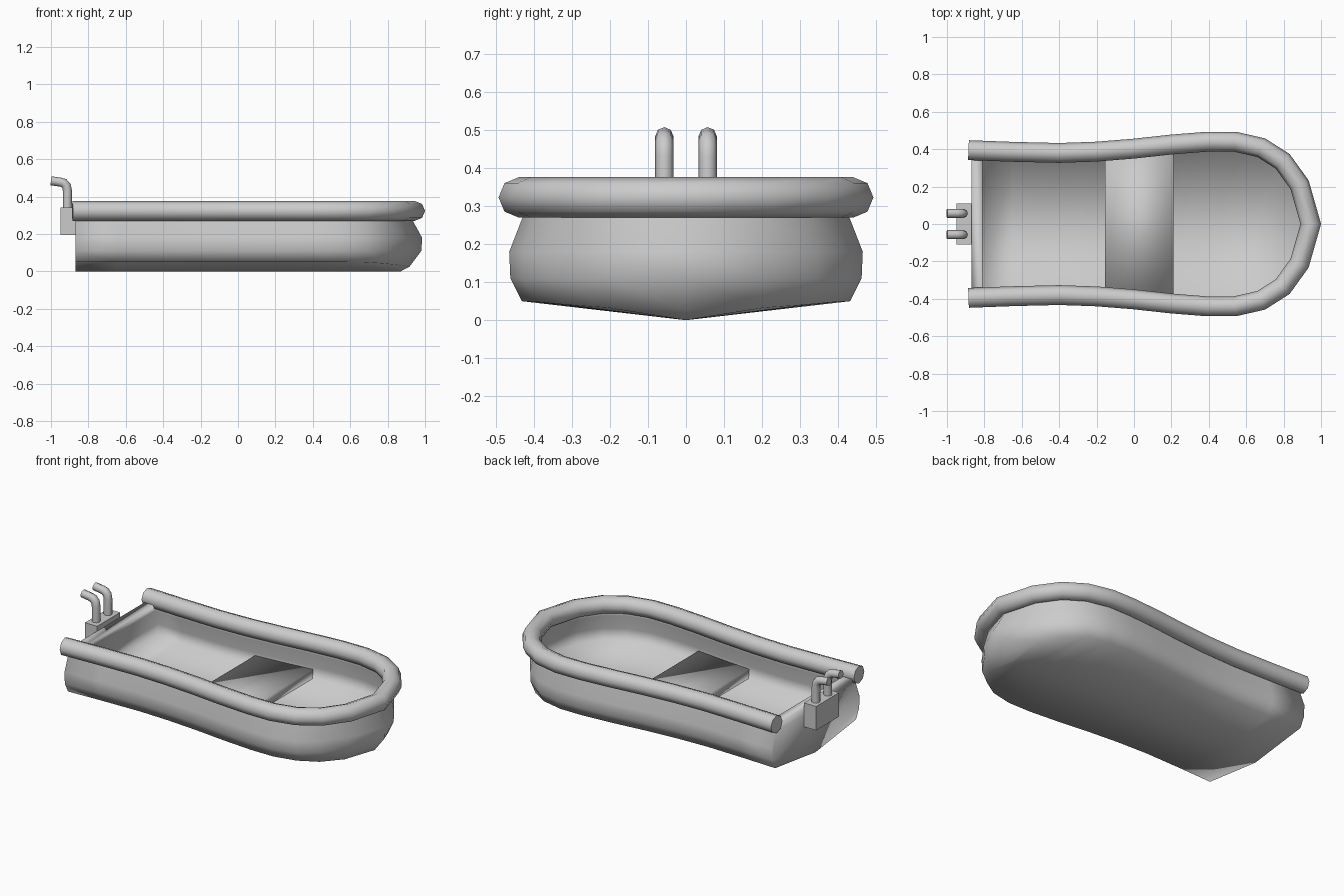
import bpy, bmesh, math
from mathutils import Vector

if "Cube" in bpy.data.objects:
    bpy.data.objects.remove(bpy.data.objects["Cube"])


def make(name, verts, faces, angle=40):
    mesh = bpy.data.meshes.new(name)
    mesh.from_pydata([tuple(v) for v in verts], [], faces)
    bm = bmesh.new()
    bm.from_mesh(mesh)
    bmesh.ops.remove_doubles(bm, verts=bm.verts, dist=1e-5)
    bmesh.ops.recalc_face_normals(bm, faces=bm.faces)
    bm.to_mesh(mesh)
    bm.free()
    ob = bpy.data.objects.new(name, mesh)
    bpy.context.collection.objects.link(ob)
    bpy.ops.object.select_all(action='DESELECT')
    bpy.context.view_layer.objects.active = ob
    ob.select_set(True)
    bpy.ops.object.shade_smooth_by_angle(angle=math.radians(angle))
    return ob


def side_vectors(path, binormal):
    # mitred sideways direction at every point of a planar path
    out = []
    for i, p in enumerate(path):
        a = (p - path[i - 1]).normalized() if i else None
        b = (path[i + 1] - p).normalized() if i < len(path) - 1 else None
        a, b = a or b, b or a
        t = (a + b).normalized()
        out.append(t.cross(binormal) / max(t.dot(a), 0.5))
    return out


def tube(name, path, binormal, radius, n):
    verts, faces = [], []
    for p, s in zip(path, side_vectors(path, binormal)):
        for k in range(n):
            a = 2 * math.pi * k / n
            verts.append(p + s * radius * math.cos(a) + binormal * radius * math.sin(a))
    m = len(path)
    for i in range(m - 1):
        for k in range(n):
            j = (k + 1) % n
            faces.append((i * n + k, i * n + j, i * n + n + j, i * n + n + k))
    faces += [tuple(range(n)), tuple(range((m - 1) * n, m * n))]
    return make(name, verts, faces, 50)


# U-shaped plan outline, one half mirrored to the other side
half = [(-.885, .395), (-.65, .386), (-.4, .38), (-.2, .387), (0, .403), (.2, .425),
        (.39, .44), (.54, .44), (.68, .408), (.795, .335), (.885, .21)]
outline = [(x, -y) for x, y in half] + [(.945, 0)] + half[::-1]
UP = Vector((0, 0, 1))

# fat tube around the gunwale
tube("rim_tube", [Vector((x, y, .323)) for x, y in outline], UP, .053, 8)

# hull shell: rings of (offset from outline, height), from floor edge to chine
hull_path = [Vector((max(x, -.87), y, 0)) for x, y in outline]
profile = [(-.012, .11), (-.004, .18), (-.03, .27), (-.03, .31), (-.01, .31),
           (-.01, .27), (.025, .18), (.022, .11), (-.008, .05)]
INNER = 4
sides = side_vectors(hull_path, UP)
n = len(hull_path)
h = n // 2
# keep stern ends of the hull square with the transom
for i in (0, -1):
    sides[i] = Vector((0, math.copysign(1, hull_path[i].y), 0))
rings = []
for r, (off, z) in enumerate(profile):
    ring = []
    for i, (p, s) in enumerate(zip(hull_path, sides)):
        q = p + s * (off - .012 * (off > 0 and abs(i - h) in (1, 2)))
        q.z = z
        t = max(0, (p.x - .6) / .345)
        if z == .05:                      # chine dips and tucks in at the bow
            q.z -= .025 * t * t
            q.x -= .02 * t
        elif off > 0 and i == h:          # fuller bow tip
            q.x += .013
        if r < INNER:
            q.x = max(q.x, -.81)
        ring.append(q)
    rings.append(ring)
verts = [v for r in rings for v in r]
faces = []
for r in range(len(rings) - 1):
    for i in range(n - 1):
        faces.append((r * n + i, r * n + i + 1, (r + 1) * n + i + 1, (r + 1) * n + i))
# V bottom: keel line joined to both chines
keel = len(verts)
chine = (len(rings) - 1) * n
for i in range(h + 1):
    verts.append(Vector((min(rings[-1][i].x, .86 + .01 * (i == h)), 0, 0)))
for i in range(h):
    faces.append((chine + i, chine + i + 1, keel + i + 1, keel + i))
    faces.append((chine + n - 1 - i, chine + n - 2 - i, keel + i + 1, keel + i))
# inner floor
for i in range(h - 1):
    faces.append((i, i + 1, n - 2 - i, n - 1 - i))
faces.append((h - 1, h, h + 1))
# transom: inner wall, top edge and outer stern
port = [r * n for r in range(len(rings))]
starboard = [r * n + n - 1 for r in range(len(rings))]
for r in range(INNER):
    if r < INNER - 1:
        faces.append((port[r], port[r + 1], starboard[r + 1], starboard[r]))
    else:
        faces.append((port[r], port[r + 1], starboard[r + 1], starboard[r]))
faces.append(tuple(port[INNER:] + [keel] + starboard[INNER:][::-1]))
make("hull", verts, faces, 100)


def block(name, x0, x1, y0, y1, z0, z1, angle):
    # box whose half width goes from y0 at x0 to y1 at x1
    v = [(x, s * y, z) for x, y in ((x0, y0), (x1, y1)) for s in (-1, 1) for z in (z0, z1)]
    f = [(0, 1, 3, 2), (4, 5, 7, 6), (0, 1, 5, 4), (2, 3, 7, 6), (0, 2, 6, 4), (1, 3, 7, 5)]
    return make(name, v, f, angle)


# bench across the middle and mounting box on the stern
block("bench", -.155, .21, .388, .42, .108, .165, 120)
block("stern_box", -.95, -.868, .11, .11, .195, .34, 30)

# two bent pipes
bend = [(-.912, .33), (-.912, .43), (-.917, .456), (-.932, .472), (-.95, .477), (-1, .484)]
for label, y in (("left", -.057), ("right", .057)):
    tube("pipe_" + label, [Vector((x, y, z)) for x, z in bend], Vector((0, 1, 0)), .024, 8)
